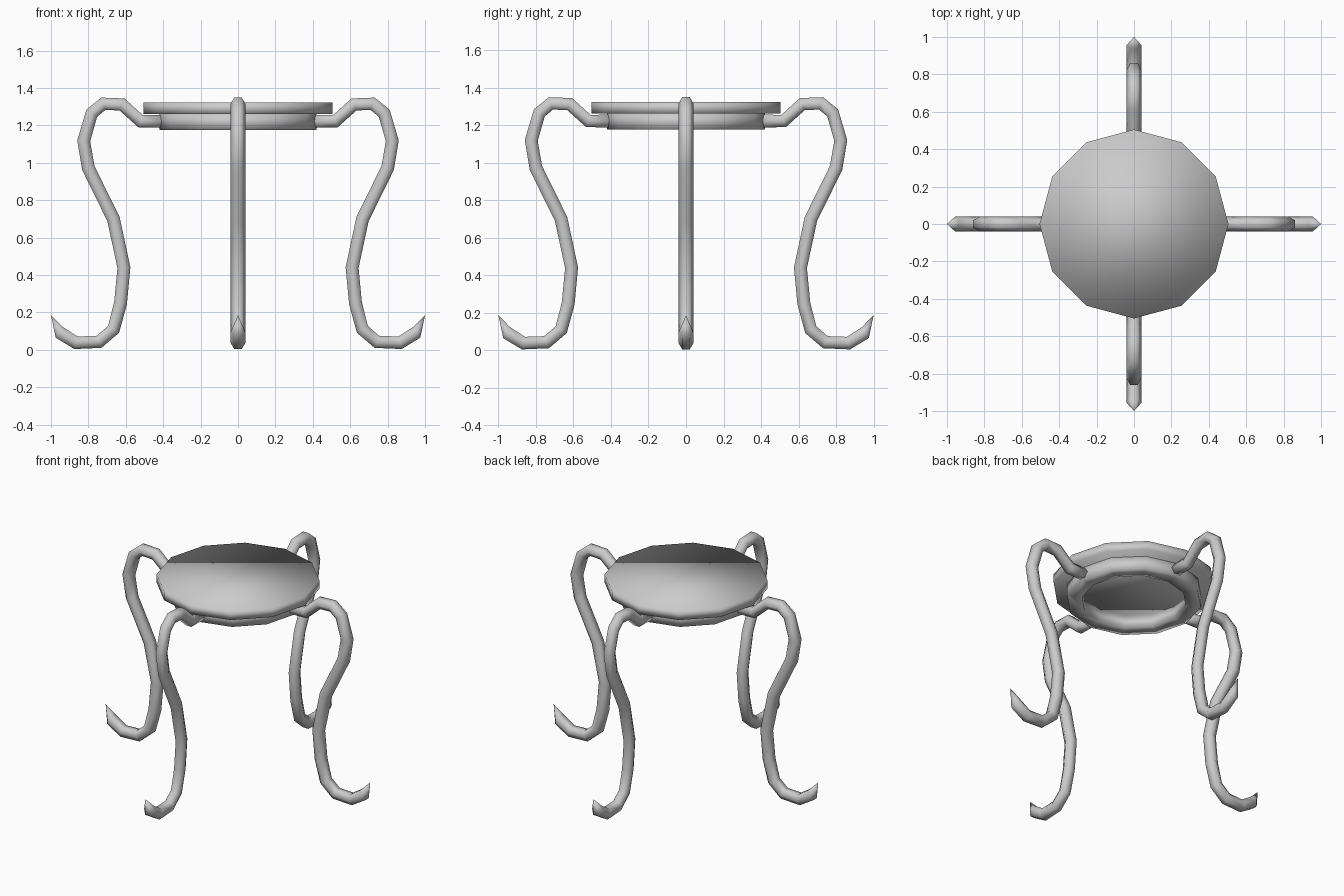
import bpy, bmesh
from math import cos, sin, pi, radians
from mathutils import Vector, Matrix

cube = bpy.data.objects.get("Cube")
if cube:
    bpy.data.objects.remove(cube, do_unlink=True)

grey = bpy.data.materials.new("light grey")
grey.use_nodes = True
COLOUR = (0.6, 0.6, 0.6, 1)
grey.diffuse_color = COLOUR
grey.node_tree.nodes["Principled BSDF"].inputs["Base Color"].default_value = COLOUR


def finish(name, bm):
    """Turn a bmesh into a smooth grey object."""
    bmesh.ops.recalc_face_normals(bm, faces=bm.faces)
    for face in bm.faces:
        face.smooth = True
    mesh = bpy.data.meshes.new(name)
    bm.to_mesh(mesh)
    bm.free()
    mesh.materials.append(grey)
    obj = bpy.data.objects.new(name, mesh)
    bpy.context.collection.objects.link(obj)
    return obj


def bridge(bm, a, b):
    """Join two closed loops of vertices with quads."""
    n = len(a)
    for i in range(n):
        j = (i + 1) % n
        bm.faces.new((a[i], a[j], b[j], b[i]))


def circle(bm, radius, z, sides=12):
    return [bm.verts.new((radius * cos(2 * pi * i / sides),
                          radius * sin(2 * pi * i / sides), z)) for i in range(sides)]


# Seat: a twelve-sided disc
bm = bmesh.new()
bottom, top = circle(bm, 0.505, 1.262), circle(bm, 0.505, 1.322)
bridge(bm, bottom, top)
bm.faces.new(top)
bm.faces.new(bottom[::-1])
finish("seat", bm)

# Support ring: square section, open in the middle
bm = bmesh.new()
profile = [(0.42, 1.176), (0.42, 1.262), (0.325, 1.262), (0.325, 1.176)]
loops = [circle(bm, r, z) for r, z in profile]
for k in range(4):
    bridge(bm, loops[k], loops[(k + 1) % 4])
finish("support_ring", bm)

# Legs: a six-sided tube swept along an S-curve, ending in a pointed toe
PATH = [Vector(p) for p in (
    (0.41, 1.222), (0.52, 1.222), (0.62, 1.312), (0.72, 1.316), (0.782, 1.265),
    (0.825, 1.118), (0.80, 0.972), (0.666, 0.70), (0.61, 0.44), (0.628, 0.25),
    (0.665, 0.11), (0.743, 0.043), (0.866, 0.038), (0.956, 0.094))]
TOE = (1.0, 0, 0.186)
RADIUS = 0.04


def leg(name, angle):
    bm = bmesh.new()
    rings = []
    for i, p in enumerate(PATH):
        before = (p - PATH[max(i - 1, 0)]).normalized()
        after = (PATH[min(i + 1, len(PATH) - 1)] - p).normalized()
        along = (before + after).normalized()
        side = Vector((-along.y, along.x))
        ring = []
        for k in range(6):
            a = k * pi / 3
            q = p + side * RADIUS * sin(a)
            ring.append(bm.verts.new((q.x, RADIUS * cos(a), q.y)))
        rings.append(ring)
    for a, b in zip(rings, rings[1:]):
        bridge(bm, a, b)
    bm.faces.new(rings[0])
    toe = bm.verts.new(TOE)
    for k in range(6):
        bm.faces.new((rings[-1][k], rings[-1][(k + 1) % 6], toe))
    bm.transform(Matrix.Rotation(radians(angle), 4, 'Z'))
    finish(name, bm)


for n, name in enumerate(("left_leg", "back_leg", "right_leg", "front_leg")):
    leg(name, 90 * n)
